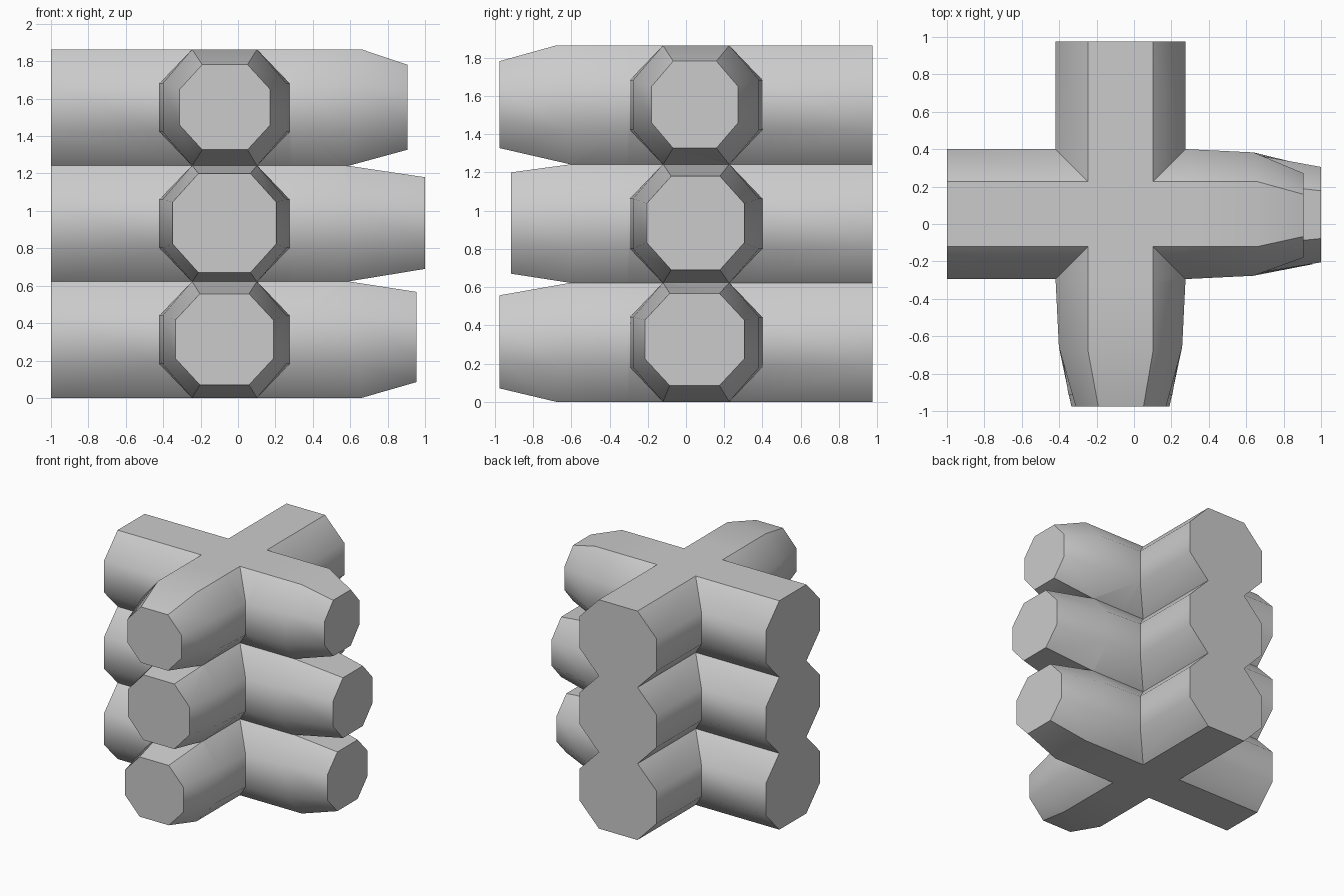
import bpy, bmesh, math
from mathutils import Vector

if "Cube" in bpy.data.objects:
    bpy.data.objects.remove(bpy.data.objects["Cube"])

HW, HH = 0.347, 0.3115      # log half width and half height
STEP = 0.6205               # layer spacing


def octagon(hw, hh):
    fx, fz = 0.5 * hw, 0.42 * hh
    return [(fx, -hh), (hw, -fz), (hw, fz), (fx, hh),
            (-fx, hh), (-hw, fz), (-hw, -fz), (-fx, -hh)]


def log(name, axis, layer, side, back, shoulder, taper, tilt, tip, end):
    """Octagonal log along an axis; end = (side min, side max, z min, z max)."""
    zc = HH + STEP * layer
    s0, s1, z0, z1 = end
    # ring = position, tilt, side centre, z centre, octagon
    rings = [(back, 0, side, zc, octagon(HW, HH)),
             (shoulder, 0, side, zc, octagon(HW, HH)),
             (taper, tilt, side, zc, octagon(HW * 0.95, HH)),
             (tip, 0, (s0 + s1) / 2, (z0 + z1) / 2,
              octagon((s1 - s0) / 2, (z1 - z0) / 2))]
    bm = bmesh.new()
    loops = []
    for pos, t, sc, c, pts in rings:
        loop = []
        for s, z in pts:
            along = pos + t * z / HH
            if pos == taper and abs(z) > 0.9 * HH:
                s = math.copysign(HW / 2, s)
            co = (along, sc + s, c + z) if axis == 'X' else (sc + s, along, c + z)
            loop.append(bm.verts.new(co))
        loops.append(loop)
    for a, b in zip(loops, loops[1:]):
        for i in range(8):
            j = (i + 1) % 8
            bm.faces.new((a[i], a[j], b[j], b[i]))
    bm.faces.new(loops[0])
    bm.faces.new(loops[-1])
    bmesh.ops.recalc_face_normals(bm, faces=bm.faces)
    mesh = bpy.data.meshes.new(name)
    bm.to_mesh(mesh)
    bm.free()
    ob = bpy.data.objects.new(name, mesh)
    bpy.context.collection.objects.link(ob)
    return ob


# Logs running left to right, tapered at the right
x_ends = [(0.625, -0.035, 0.955, (-0.215, 0.305, 0.085, 0.567)),
          (0.575, 0.0, 1.0, (-0.205, 0.305, 0.69, 1.18)),
          (0.625, 0.035, 0.905, (-0.18, 0.272, 1.327, 1.782))]
# Logs running front to back, tapered at the front
y_ends = [(-0.64, 0.04, -0.975, (-0.335, 0.19, 0.07, 0.557)),
          (-0.595, 0.0, -0.915, (-0.35, 0.205, 0.67, 1.2)),
          (-0.64, -0.04, -0.975, (-0.312, 0.172, 1.327, 1.782))]
logs = []
for k in range(3):
    t, tilt, tip, end = x_ends[k]
    logs.append(log(f"side_log_{k}", 'X', k, 0.053, -1.0, 0.285, t, tilt, tip, end))
    t, tilt, tip, end = y_ends[k]
    logs.append(log(f"front_log_{k}", 'Y', k, -0.072, 0.975, -0.305, t, tilt, tip, end))

# Join the crossing logs into one solid corner
corner = logs[0]
corner.name = "log_corner"
for other in logs[1:]:
    mod = corner.modifiers.new("union", 'BOOLEAN')
    mod.operation = 'UNION'
    mod.solver = 'EXACT'
    mod.object = other
bpy.context.view_layer.update()
result = bpy.data.meshes.new_from_object(
    corner.evaluated_get(bpy.context.evaluated_depsgraph_get()))
corner.modifiers.clear()
corner.data = result
for other in logs[1:]:
    bpy.data.objects.remove(other)

# Smooth sides, crisp top and bottom edges
bpy.context.view_layer.objects.active = corner
corner.select_set(True)
bpy.ops.object.shade_smooth_by_angle(angle=math.radians(45))
